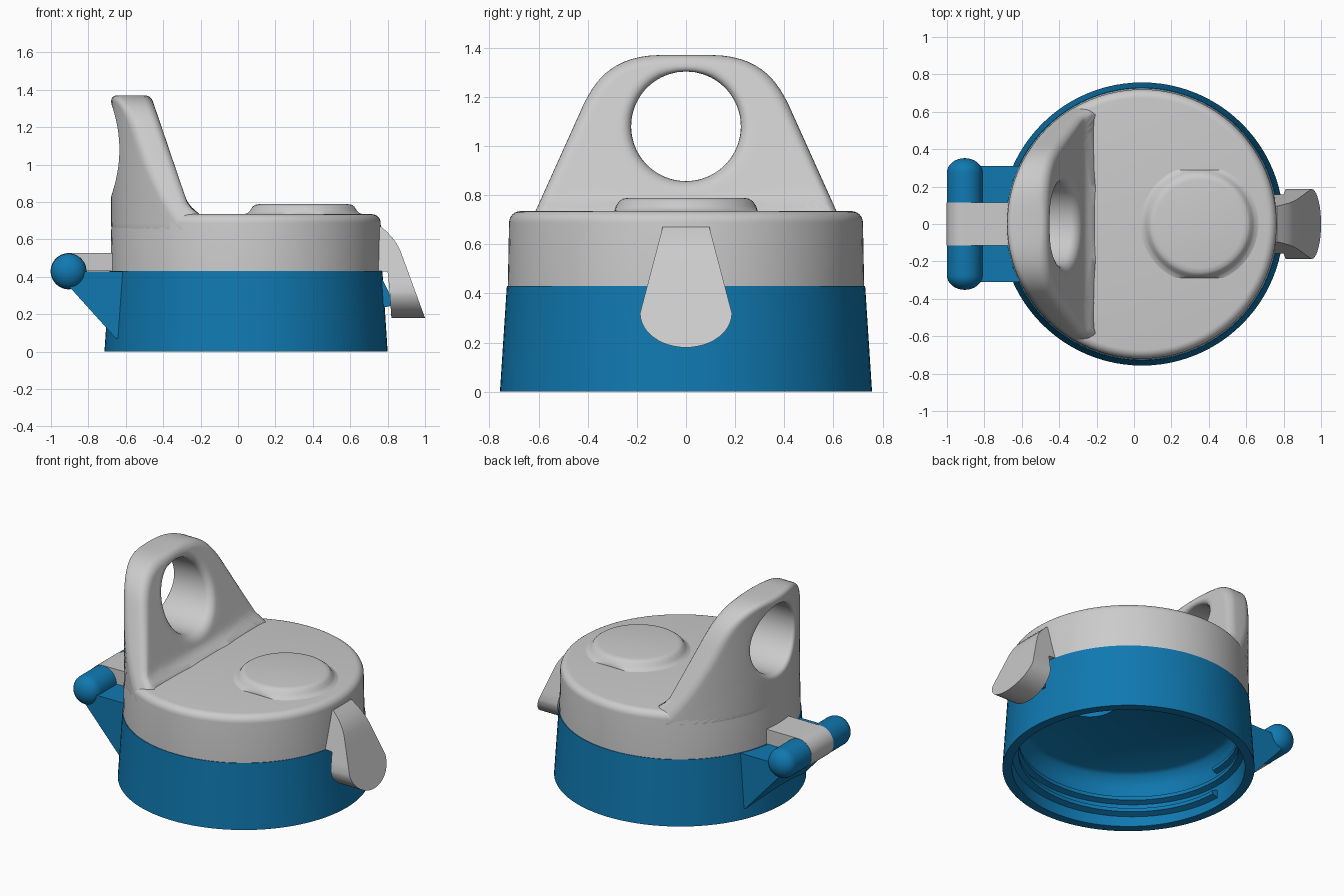
import bpy, bmesh
from math import sin, cos, pi, sqrt, atan2, hypot

if "Cube" in bpy.data.objects:
    bpy.data.objects.remove(bpy.data.objects["Cube"])

CX = 0.043          # body axis
blue = bpy.data.materials.new("blue_plastic")
blue.diffuse_color = (0.005, 0.19, 0.44, 1)
blue.use_nodes = True
blue.node_tree.nodes["Principled BSDF"].inputs["Base Color"].default_value = blue.diffuse_color


def loft(name, rings, mat=None, closed=False, angle=35):
    """Skin a list of equal-length closed cross-sections."""
    bm = bmesh.new()
    vs = [[bm.verts.new(p) for p in r] for r in rings]
    n, m = len(vs), len(vs[0])
    for i in range(n if closed else n - 1):
        a, b = vs[i], vs[(i + 1) % n]
        for j in range(m):
            k = (j + 1) % m
            bm.faces.new((a[j], a[k], b[k], b[j]))
    if not closed:
        bm.faces.new(vs[0])
        bm.faces.new(vs[-1])
    bmesh.ops.remove_doubles(bm, verts=bm.verts, dist=1e-5)
    bmesh.ops.recalc_face_normals(bm, faces=bm.faces)
    me = bpy.data.meshes.new(name)
    bm.to_mesh(me)
    bm.free()
    ob = bpy.data.objects.new(name, me)
    bpy.context.collection.objects.link(ob)
    if mat:
        me.materials.append(mat)
    bpy.ops.object.select_all(action='DESELECT')
    bpy.context.view_layer.objects.active = ob
    ob.select_set(True)
    bpy.ops.object.shade_smooth_by_angle(angle=angle * pi / 180)
    return ob


def lathe_rings(profile, cx, n=96):
    """Rings of an (r, z) profile turned about a vertical axis at x = cx."""
    return [[(cx + r * cos(2 * pi * i / n), r * sin(2 * pi * i / n), z)
             for r, z in profile] for i in range(n)]


def prism(name, profile, y, mat=None):
    """(x, z) profile extruded between -y and y."""
    return loft(name, [[(x, s * y, z) for x, z in profile] for s in (-1, 1)], mat)


def interp(pts, z):
    for (z0, v0), (z1, v1) in zip(pts, pts[1:]):
        if z0 >= z >= z1:
            return v0 + (v1 - v0) * (z0 - z) / (z0 - z1)
    return pts[-1][1]


# Threaded base, hollow from below, with a spout hole in its deck
base = loft("threaded_base", lathe_rings(
    [(0.70, 0), (0.757, 0), (0.729, 0.43), (0.68, 0.43), (0.67, 0.42), (0, 0.42),
     (0, 0.34), (0.63, 0.34), (0.655, 0.325), (0.69, 0.26)], CX), blue, True)
bpy.ops.mesh.primitive_cylinder_add(vertices=48, radius=0.17, depth=0.3, location=(0.35, 0, 0.38))
cutter = bpy.context.object
cutter.name = "spout_cutter"
cutter.hide_render = True
cut = base.modifiers.new("spout_hole", 'BOOLEAN')
cut.operation, cut.object, cut.solver = 'DIFFERENCE', cutter, 'EXACT'
bpy.context.view_layer.objects.active = base
bpy.ops.object.modifier_apply(modifier=cut.name)
bpy.data.objects.remove(cutter)
loft("spout", lathe_rings([(0.17, 0.36), (0.21, 0.36), (0.21, 0.60), (0.17, 0.60)], 0.35, 48),
     blue, True)

# Inner screw thread
thread = []
for i in range(193):
    a, z = 2 * pi * i / 96 + pi, 0.08 + 0.16 * i / 192
    thread.append([(CX + r * cos(a), r * sin(a), z + dz) for r, dz in
                   ((0.71, -0.03), (0.66, -0.012), (0.66, 0.012), (0.71, 0.03))])
loft("screw_thread", thread, blue)

# Lid shell with rounded rim
rim = [(0.673 + 0.047 * cos(a * pi / 12), 0.688 + 0.047 * sin(a * pi / 12)) for a in range(7)]
loft("lid", lathe_rings([(0.66, 0.425), (0.725, 0.425)] + rim +
                        [(0, 0.735), (0, 0.62), (0.66, 0.62)], CX), None, True)

# Raised disc above the spout, trimmed flat at both sides
disc = lathe_rings([(0, 0.70), (0.315, 0.70), (0.315, 0.735), (0.298, 0.742), (0.285, 0.755),
                    (0.272, 0.775), (0.258, 0.785), (0.235, 0.789), (0, 0.789)], 0.35)
loft("raised_disc", [[(x, max(-0.29, min(0.29, y)), z) for x, y, z in r] for r in disc],
     None, True)

# Carry loop: outline around a round hole, sloped front, back following the lid wall
half = [(0.05 * i, 1.37) for i in range(3)]
for i in range(1, 15):
    t = i / 14
    w = ((1 - t)**3, 3 * t * (1 - t)**2, 3 * t * t * (1 - t), t**3)
    half.append(tuple(sum(k * p[c] for k, p in zip(
        w, ((0.1, 1.37), (0.32, 1.37), (0.385, 1.24), (0.43, 1.14)))) for c in (0, 1)))
half += [(0.43 + 0.225 * i / 14, 1.14 - 0.5 * i / 14) for i in range(1, 15)]
half += [(0.655 * (1 - i / 14), 0.64) for i in range(1, 15)]
outline = half + [(-y, z) for y, z in half[-2:0:-1]]
HZ, HR = 1.08, 0.223


def front_x(y, z):
    z = max(z, 0.735)
    flare = max(0, (0.80 - z) / 0.065)
    return -0.25 - (z - 0.735) * 0.34 + 0.045 * flare**2


def back_x(y, z):
    return CX - sqrt(0.721**2 - y * y)


rings = []
for oy, oz in outline:
    ang, ro = atan2(oz - HZ, oy), hypot(oy, oz - HZ)
    ring = []
    for face, sign, size in ((front_x, -1, 0.045), (back_x, 1, 0.03)):
        b = min(size, 0.45 * (ro - HR))
        arc = [(b * (1 - cos(k * pi / 10)), b * (1 - sin(k * pi / 10))) for k in range(6)]
        side = [(HR + d, off) for d, off in arc]
        side += [(HR + b + (ro - HR - 2 * b) * k / 9, 0) for k in range(1, 9)]
        side += [(ro - d, off) for d, off in reversed(arc)]
        pts = []
        for r, off in side:
            y, z = r * cos(ang), HZ + r * sin(ang)
            pts.append((face(y, z) + sign * off, y, z))
        ring += pts if sign < 0 else pts[::-1]
    rings.append(ring)
loft("carry_loop", rings, None, True, 45)

# Hinge: round-ended pin, wedge bracket and the lid arm wrapped round the pin
PX, PZ, PR = -0.905, 0.43, 0.095
ends = [(PR * cos(a * pi / 16), 0.275 + 0.077 * sin(a * pi / 16)) for a in range(9)]
pin = [(r, -h) for r, h in reversed(ends)] + ends
loft("hinge_pin", [[(PX + r * cos(a * pi / 24), h, PZ + r * sin(a * pi / 24)) for r, h in pin]
                   for a in range(48)], blue, True)
bracket = []
for i in range(13):
    y = -0.31 + 0.62 * i / 12
    wall = CX - sqrt(0.722**2 - y * y)
    bracket.append([(-0.90, y, 0.428), (-0.93, y, 0.37), (-0.90, y, 0.345), (-0.652, y, 0.07),
                    (max(wall, -0.652), y, 0.07), (wall, y, 0.428)])
loft("hinge_bracket", bracket, blue)
wrap = [(PX + 0.097 * cos(a * pi / 24), PZ + 0.097 * sin(a * pi / 24)) for a in range(12, 49)]
prism("hinge_arm", wrap + [(-0.65, 0.432), (-0.65, 0.527)], 0.115)

# Catch on the base and the paddle latch hooked over it
prism("catch", [(0.75, 0.40), (0.77, 0.39), (0.80, 0.33), (0.838, 0.25), (0.80, 0.24), (0.75, 0.24)],
      0.10, blue)
outer = [(0.67, 0.765), (0.64, 0.797), (0.61, 0.825), (0.58, 0.847), (0.54, 0.868), (0.18, 1.0)]
inner = [(0.67, 0.73), (0.432, 0.73), (0.428, 0.80), (0.33, 0.81), (0.18, 0.82)]
levels = [0.67, 0.64, 0.61, 0.58, 0.54, 0.48, 0.432, 0.428, 0.37]
levels += [0.32 - 0.14 * sin(a * pi / 24) for a in range(13)]
latch = []
for z in levels:
    w = 0.095 + 0.092 * (0.67 - z) / 0.35
    if z <= 0.32:
        w = 0.187 * sqrt(max(0.0004, 1 - ((0.32 - z) / 0.14)**2))
    xo, xi = interp(outer, z), interp(inner, z)
    latch.append([(xi, -w, z), (xo, -w, z), (xo, w, z), (xi, w, z)])
loft("latch", latch)
